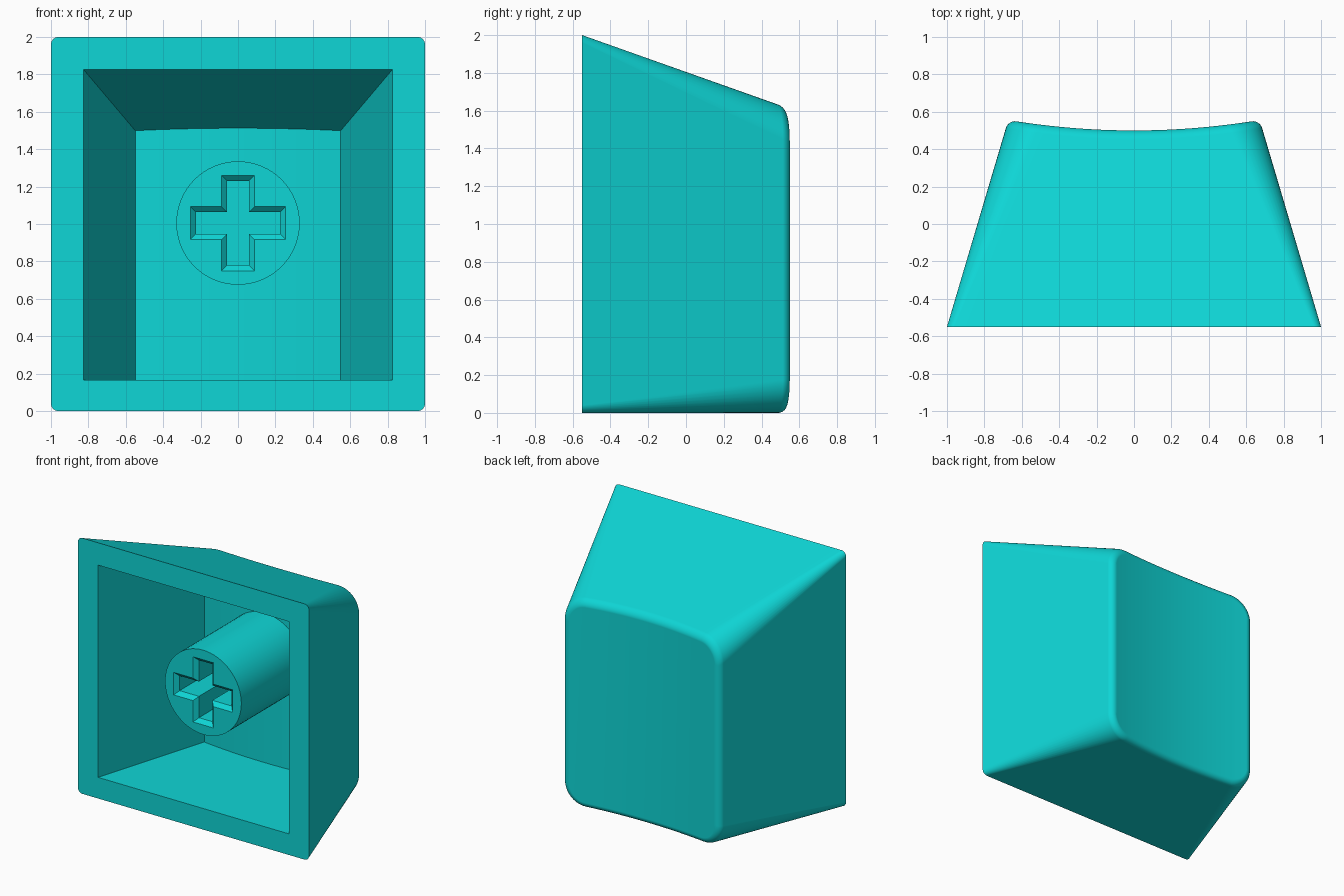
import bpy, bmesh, math
from mathutils import Vector

if "Cube" in bpy.data.objects:
    bpy.data.objects.remove(bpy.data.objects["Cube"])

Y0, Y1 = -0.55, 0.55           # open front, dished back
teal = bpy.data.materials.new("teal")
teal.diffuse_color = (0.0045, 0.67, 0.67, 1)
teal.use_nodes = True
teal.node_tree.nodes["Principled BSDF"].inputs["Base Color"].default_value = teal.diffuse_color


def section(y, w, z0, z1, r, segs, n=16):
    """Rounded rectangle: top half left to right, then bottom half back again."""
    xz = [(-w + r - r * math.cos(a), z1 - r + r * math.sin(a))
          for a in [math.pi / 2 * i / segs for i in range(segs)]] if segs else []
    xz += [((w - r) * (2 * i / n - 1), z1) for i in range(n + 1)]
    if segs:
        xz += [(-x, z) for x, z in reversed(xz[:segs])]
    top = [Vector((x, y, z)) for x, z in xz]
    return top + [Vector((p.x, y, z0 + z1 - p.z)) for p in reversed(top)]


def dished(front, back, floor, off=0.0):
    """Slide each point along its wall line until it meets the dish."""
    out = []
    for f, b in zip(front, back):
        p = b
        for _ in range(4):
            y = floor + 0.124 * p.x ** 2 + off
            p = f.lerp(b, (y - f.y) / (b.y - f.y))
        out.append(p)
    return out


def loft(name, rings, strip_cap=False):
    bm = bmesh.new()
    vs = [[bm.verts.new(p) for p in ring] for ring in rings]
    n = len(vs[0])
    for a, b in zip(vs, vs[1:]):
        for i in range(n):
            j = (i + 1) % n
            bm.faces.new((a[i], a[j], b[j], b[i]))
    bm.faces.new(vs[0])
    last = vs[-1]
    if strip_cap:              # curved end made of vertical strips
        for i in range(n // 2 - 1):
            bm.faces.new((last[i], last[i + 1], last[n - 2 - i], last[n - 1 - i]))
    else:
        bm.faces.new(last)
    bmesh.ops.recalc_face_normals(bm, faces=bm.faces)
    me = bpy.data.meshes.new(name)
    bm.to_mesh(me)
    bm.free()
    ob = bpy.data.objects.new(name, me)
    bpy.context.collection.objects.link(ob)
    me.materials.append(teal)
    return ob


def cut_and_smooth(ob, cutter):
    bpy.ops.object.select_all(action='DESELECT')
    bpy.context.view_layer.objects.active = ob
    ob.select_set(True)
    mod = ob.modifiers.new("cut", 'BOOLEAN')
    mod.operation, mod.solver, mod.object = 'DIFFERENCE', 'EXACT', cutter
    bpy.ops.object.modifier_apply(modifier=mod.name)
    bpy.data.objects.remove(cutter)
    bpy.ops.object.shade_smooth_by_angle(angle=math.radians(30))
    mod = ob.modifiers.new("even_shading", 'WEIGHTED_NORMAL')
    mod.keep_sharp = True
    bpy.ops.object.modifier_apply(modifier=mod.name)


# Outer shell: tapered walls, rounded rim, dished back
F = 0.045
rings = [section(Y0, 1, 0, 2, 0.04, 10)]
for k in range(7):
    a = math.pi / 2 * k / 6
    d = F * (1 - math.cos(a))
    front = section(Y0, 1 - d, d, 2 - d, 0.04 - d, 10)
    back = section(Y1, 0.674 - d, d, 1.61 - d, 0.18 - d, 10)
    rings.append(dished(front, back, 0.5, -F * (1 - math.sin(a))))
shell = loft("keycap_shell", rings, True)

# Hollow inside, with a back wall parallel to the dish
E = 0.05                       # cutter overshoot in front of the opening
front = section(Y0 - E, 0.825 + 0.3 * E, 0.165, 1.825 + 0.355 * E, 0, 0)
back = section(0.365, 0.55, 0.165, 1.5, 0, 0)
cavity = loft("cavity_cutter", [front, dished(front, back, 0.33)], True)
cut_and_smooth(shell, cavity)

# Round stem with a chamfered cross socket
ZC, YS = 1.005, -0.43


def circle(y, r=0.33, n=64):
    return [Vector((r * math.cos(2 * math.pi * i / n), y,
                    ZC + r * math.sin(2 * math.pi * i / n))) for i in range(n)]


def cross(y, l, h):
    pts = []
    for q in range(4):
        c, s = [(1, 0), (0, 1), (-1, 0), (0, -1)][q]
        pts += [Vector((x * c - z * s, y, ZC + x * s + z * c))
                for x, z in ((l, -h), (l, h), (h, h))]
    return pts


stem = loft("stem", [circle(YS), circle(0.4)])
socket = loft("socket_cutter", [cross(YS - 0.01, 0.265, 0.098),
                                cross(YS + 0.03, 0.225, 0.058),
                                cross(0.0, 0.225, 0.058)])
cut_and_smooth(stem, socket)
